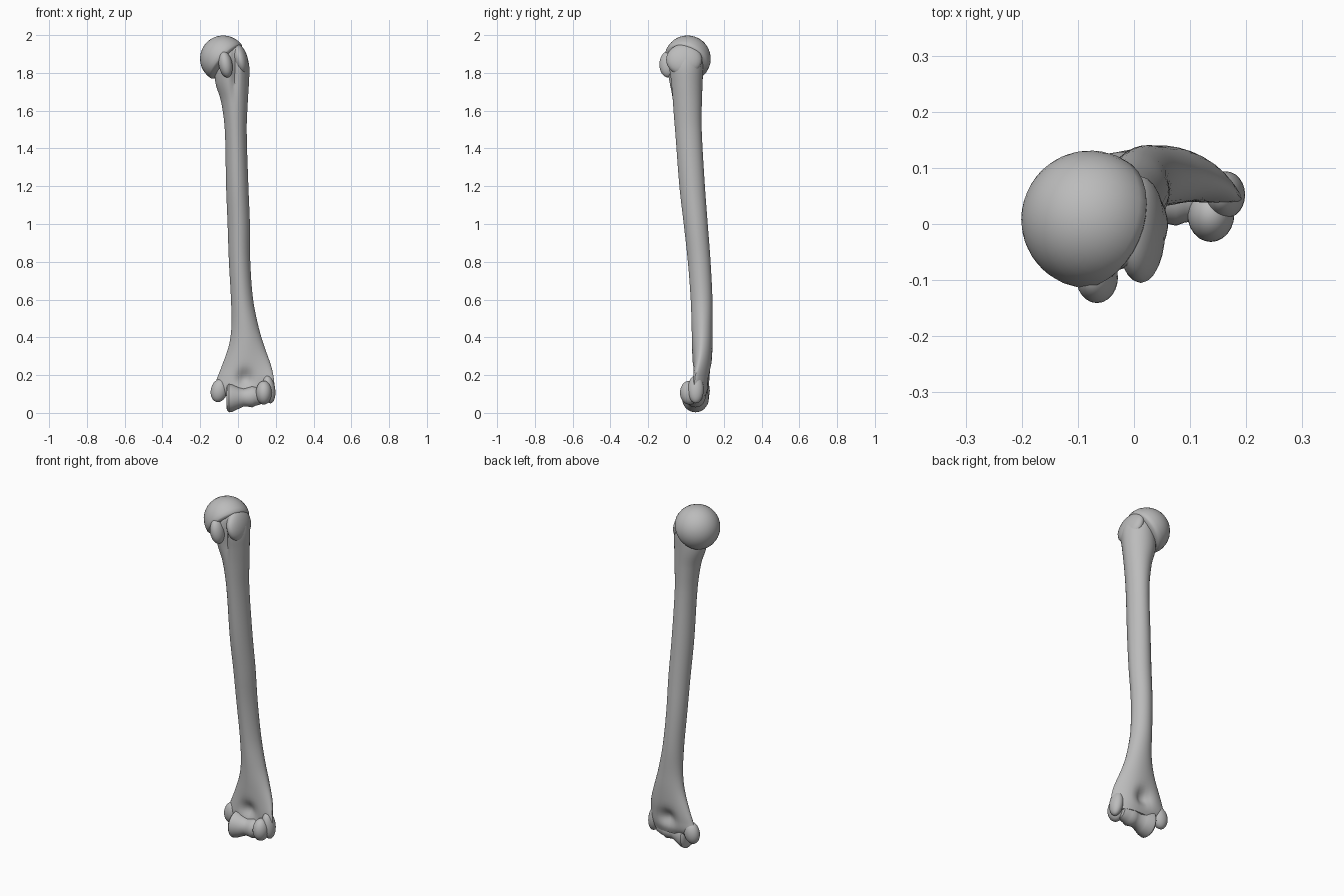
import bpy, bmesh, math
from mathutils import Vector, Matrix

old = bpy.data.objects.get("Cube")
if old:
    bpy.data.objects.remove(old, do_unlink=True)

bone = bpy.data.materials.new("bone grey")
bone.use_nodes = True
GREY = (0.5, 0.5, 0.5, 1)
bone.diffuse_color = GREY
bone.node_tree.nodes["Principled BSDF"].inputs["Base Color"].default_value = GREY


def finish(name, bm, angle=50):
    bmesh.ops.recalc_face_normals(bm, faces=bm.faces)
    mesh = bpy.data.meshes.new(name)
    bm.to_mesh(mesh)
    bm.free()
    mesh.materials.append(bone)
    ob = bpy.data.objects.new(name, mesh)
    bpy.context.collection.objects.link(ob)
    bpy.ops.object.select_all(action='DESELECT')
    ob.select_set(True)
    bpy.context.view_layer.objects.active = ob
    bpy.ops.object.shade_smooth_by_angle(angle=math.radians(angle))
    return ob


def skin(name, rings):
    bm = bmesh.new()
    loops = [[bm.verts.new(p) for p in ring] for ring in rings]
    n = len(loops[0])
    for a, b in zip(loops, loops[1:]):
        for i in range(n):
            j = (i + 1) % n
            bm.faces.new((a[i], a[j], b[j], b[i]))
    bm.faces.new(loops[0])
    bm.faces.new(loops[-1])
    return finish(name, bm)


def blob(name, centre, radii, tilt=0):
    bm = bmesh.new()
    bmesh.ops.create_uvsphere(bm, u_segments=24, v_segments=16, radius=1)
    bm.transform(Matrix.Translation(centre) @ Matrix.Rotation(math.radians(tilt), 4, 'Y')
                 @ Matrix.Diagonal((*radii, 1)))
    return finish(name, bm)


def spline(rows, steps):
    out = []
    for i in range(len(rows) - 1):
        p = [rows[max(0, min(len(rows) - 1, i + k))] for k in (-1, 0, 1, 2)]
        for s in range(steps):
            t = s / steps
            row = []
            for a, b, c, d in zip(*p):
                # slopes scaled to uneven ring spacing
                h0, h1, h2 = (p[1][0] - p[0][0]) or 1, p[2][0] - p[1][0], (p[3][0] - p[2][0]) or 1
                m1 = (c - a) / (h1 + (h0 if i else 0)) * h1
                m2 = (d - b) / (h1 + (h2 if i < len(rows) - 2 else 0)) * h1
                row.append((2*t**3 - 3*t*t + 1)*b + (t**3 - 2*t*t + t)*m1
                           + (3*t*t - 2*t**3)*c + (t**3 - t*t)*m2)
            out.append(row)
    return out + [rows[-1]]


# Shaft: height, then right, left, front and back limits of each section
SECTIONS = [
    (.09, -.07, .17, .045, .105), (.13, -.125, .19, .037, .12),
    (.18, -.112, .19, .035, .127), (.25, -.085, .175, .035, .135),
    (.35, -.05, .14, .032, .14), (.45, -.035, .11, .03, .14),
    (.6, -.037, .08, .025, .14), (.8, -.048, .065, .01, .13),
    (1.0, -.055, .063, -.012, .115), (1.2, -.063, .055, -.035, .1),
    (1.5, -.07, .046, -.058, .083), (1.65, -.09, .052, -.073, .084),
    (1.75, -.12, .058, -.09, .088), (1.83, -.12, .06, -.102, .09),
    (1.89, -.1, .047, -.1, .085), (1.93, -.08, .028, -.085, .07),
    (1.95, -.05, .005, -.05, .04),
]


def bump(x, z, x0, z0, wx, wz):
    return math.exp(-((x - x0) / wx) ** 2 - ((z - z0) / wz) ** 2)


def section(row, n=36):
    z, x0, x1, y0, y1 = row
    cx, cy, rx, ry = (x0 + x1) / 2, (y0 + y1) / 2, (x1 - x0) / 2, (y1 - y0) / 2
    low = max(0, min(1, (.55 - z) / .35))
    ring = []
    for i in range(n):
        a = 2 * math.pi * i / n
        c, s = math.cos(a), math.sin(a)
        x = cx + rx * c * (1 - .12 * max(0, -s))
        # fossae above the elbow joint, groove between the tubercles
        thin = 1 - .8 * bump(x, z, .035, .18, .04, .045)
        y = cy + ry * s * thin
        if s < 0:
            y += .028 * bump(x, z, -.02, 1.83, .016, .13)
        # outer edge sweeps forward, inner edge backward
        y -= low * .04 * max(0, (x - .07) / .13) ** 2
        y += low * .015 * max(0, -x / .14)
        ring.append((x, y, z))
    return ring


skin("shaft", [section(r) for r in spline(SECTIONS, 5)])

# Ball head: full dome towards the inner side, flattened underside
bm = bmesh.new()
bmesh.ops.create_uvsphere(bm, u_segments=32, v_segments=20, radius=.123)
axis = Vector((-.7, .3, .65)).normalized()
bm.transform(axis.to_track_quat('Z', 'Y').to_matrix().to_4x4())
for v in bm.verts:
    d = v.co.dot(axis)
    if d < -.02:
        v.co -= axis * (d + .02) * .75
bm.transform(Matrix.Translation((-.078, .008, 1.875)))
finish("ball_head", bm)

# Upper tubercles
blob("lesser_tubercle", (-.066, -.095, 1.845), (.036, .046, .07), -10)
blob("greater_tubercle", (.012, -.01, 1.87), (.04, .095, .085), -14)

# Elbow spool turned around the x axis
PROFILE = [(-.062, .045), (-.058, .065), (-.048, .075), (-.03, .072), (0, .058),
           (.03, .047), (.055, .051), (.075, .056), (.09, .05), (.11, .047), (.135, .04)]
skin("elbow_spool", [[(x, .05 + r * .95 * math.cos(a), .078 + .1 * max(0, x) + r * math.sin(a))
                      for a in [2 * math.pi * k / 28 for k in range(28)]]
                     for x, r in PROFILE])

# Rounded knobs beside the spool
blob("outer_elbow_knob", (.137, .018, .107), (.042, .05, .063))
blob("outer_epicondyle", (.163, .052, .125), (.034, .042, .075), -8)
blob("inner_epicondyle", (-.1, .088, .118), (.044, .038, .062), 12)
